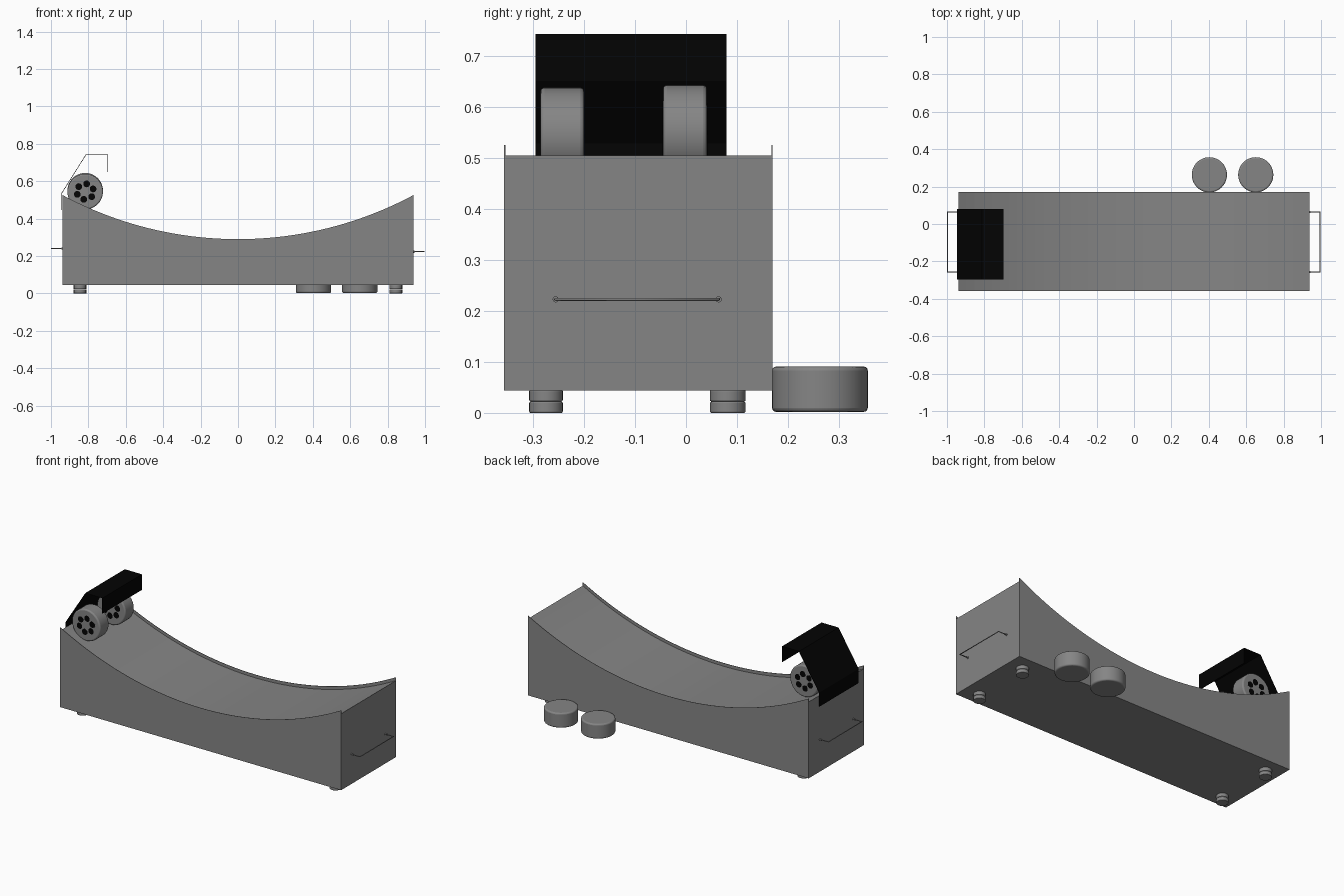
import bpy, math
from math import pi, cos, sin, radians

if "Cube" in bpy.data.objects:
    bpy.data.objects.remove(bpy.data.objects["Cube"])


def material(name, v):
    mat = bpy.data.materials.new(name)
    mat.diffuse_color = (v, v, v, 1)
    mat.use_nodes = True
    mat.node_tree.nodes["Principled BSDF"].inputs["Base Color"].default_value = mat.diffuse_color
    return mat


grey = material("dark_grey", 0.235)
black = material("black", 0.001)


def mesh_object(name, verts, faces, mat=grey):
    me = bpy.data.meshes.new(name)
    me.from_pydata(verts, [], faces)
    me.materials.append(mat)
    ob = bpy.data.objects.new(name, me)
    bpy.context.collection.objects.link(ob)
    return ob


def extrude_profile(name, profile, y0, y1):
    """Closed x-z outline (anticlockwise from the front) extruded along y."""
    n = len(profile)
    verts = [(x, y, z) for y in (y0, y1) for x, z in profile]
    faces = [tuple(range(n)), tuple(reversed(range(n, 2 * n)))]
    faces += [(i, i + n, (i + 1) % n + n, (i + 1) % n) for i in range(n)]
    return mesh_object(name, verts, faces)


def disc(name, loc, r, depth, bevel=0.0, rot=(0, 0, 0), sides=48, mat=grey):
    bpy.ops.mesh.primitive_cylinder_add(
        vertices=sides, radius=r, depth=depth, location=loc, rotation=rot)
    ob = bpy.context.object
    ob.name = name
    ob.data.materials.append(mat)
    if bevel:
        m = ob.modifiers.new("Bevel", 'BEVEL')
        m.width, m.segments, m.limit_method = bevel, 3, 'ANGLE'
        m.angle_limit = radians(40)
    bpy.ops.object.shade_smooth_by_angle(angle=radians(35))
    return ob


# Box dimensions
X0, X1, Y0, Y1, BOTTOM = -0.939, 0.939, -0.357, 0.17, 0.044


def dished(z_end, z_mid, x0, x1, seg=40):
    """Outline with a flat base and a concave circular arc on top."""
    xm, half, sag = (x0 + x1) / 2, (x1 - x0) / 2, z_end - z_mid
    R = (half * half + sag * sag) / (2 * sag)
    a = math.asin(half / R)
    arc = [(xm + R * sin(a - 2 * a * i / seg), z_mid + R - R * cos(a - 2 * a * i / seg))
           for i in range(seg + 1)]
    return [(x0, BOTTOM), (x1, BOTTOM)] + arc


# Ramp body and thin raised side panels
T = 0.002
extrude_profile("ramp_body", dished(0.506, 0.271, X0, X1), Y0 + T, Y1 - T)
extrude_profile("front_panel", dished(0.526, 0.29, X0, X1), Y0, Y0 + T)
extrude_profile("back_panel", dished(0.526, 0.29, X0, X1), Y1 - T, Y1)

# Stacked feet
for x in (-0.845, 0.844):
    for y, r in ((-0.275, 0.033), (0.082, 0.035)):
        disc("foot_pad", (x, y, 0.011), r, 0.022, 0.003, sides=32)
        disc("foot_cap", (x, y, 0.034), r, 0.023, 0.003, sides=32)

# Spare wheels lying behind the box
for x in (0.403, 0.651):
    disc("spare_wheel", (x, 0.263, 0.0465), 0.094, 0.089, 0.008)

# Rolling wheels with dark holes
ALONG_Y = (pi / 2, 0, 0)
for y, z in ((-0.243, 0.544), (-0.002, 0.549)):
    disc("wheel", (-0.817, y, z), 0.095, 0.086, 0.008, ALONG_Y)
    for k in range(6):
        a = radians(20 + 60 * k)
        disc("wheel_hole", (-0.817 + 0.045 * cos(a), y, z + 0.042 * sin(a)),
             0.018, 0.0875, 0, ALONG_Y, 24, black)

# Folded black sheet cover, hanging over the left end
fold = [(-0.946, 0.445), (-0.946, 0.53), (-0.812, 0.743), (-0.70, 0.743), (-0.70, 0.65)]
n = len(fold)
cover = mesh_object("cover", [(x, y, z) for y in (-0.296, 0.08) for x, z in fold],
                    [(i, i + 1, i + 1 + n, i + n) for i in range(n - 1)], black)
m = cover.modifiers.new("Solidify", 'SOLIDIFY')
m.thickness, m.offset = 0.003, 0

# Wire handles at both ends
for name, xw, xo, z in (("left_handle", X0, -0.997, 0.24), ("right_handle", X1, 0.995, 0.223)):
    cu = bpy.data.curves.new(name, 'CURVE')
    cu.dimensions = '3D'
    cu.bevel_depth, cu.bevel_resolution, cu.use_fill_caps = 0.003, 2, True
    cu.materials.append(grey)
    sp = cu.splines.new('POLY')
    path = [(xw, -0.256), (xo, -0.256), (xo, 0.064), (xw, 0.064)]
    sp.points.add(3)
    for p, (x, y) in zip(sp.points, path):
        p.co = (x, y, z, 1)
    bpy.context.collection.objects.link(bpy.data.objects.new(name, cu))
    # Round sockets where the wire meets the wall
    s = 1 if xw > 0 else -1
    for y in (-0.256, 0.064):
        disc("handle_socket", (xw + s * 0.001, y, z), 0.006, 0.006, 0, (0, pi / 2, 0), 16)
